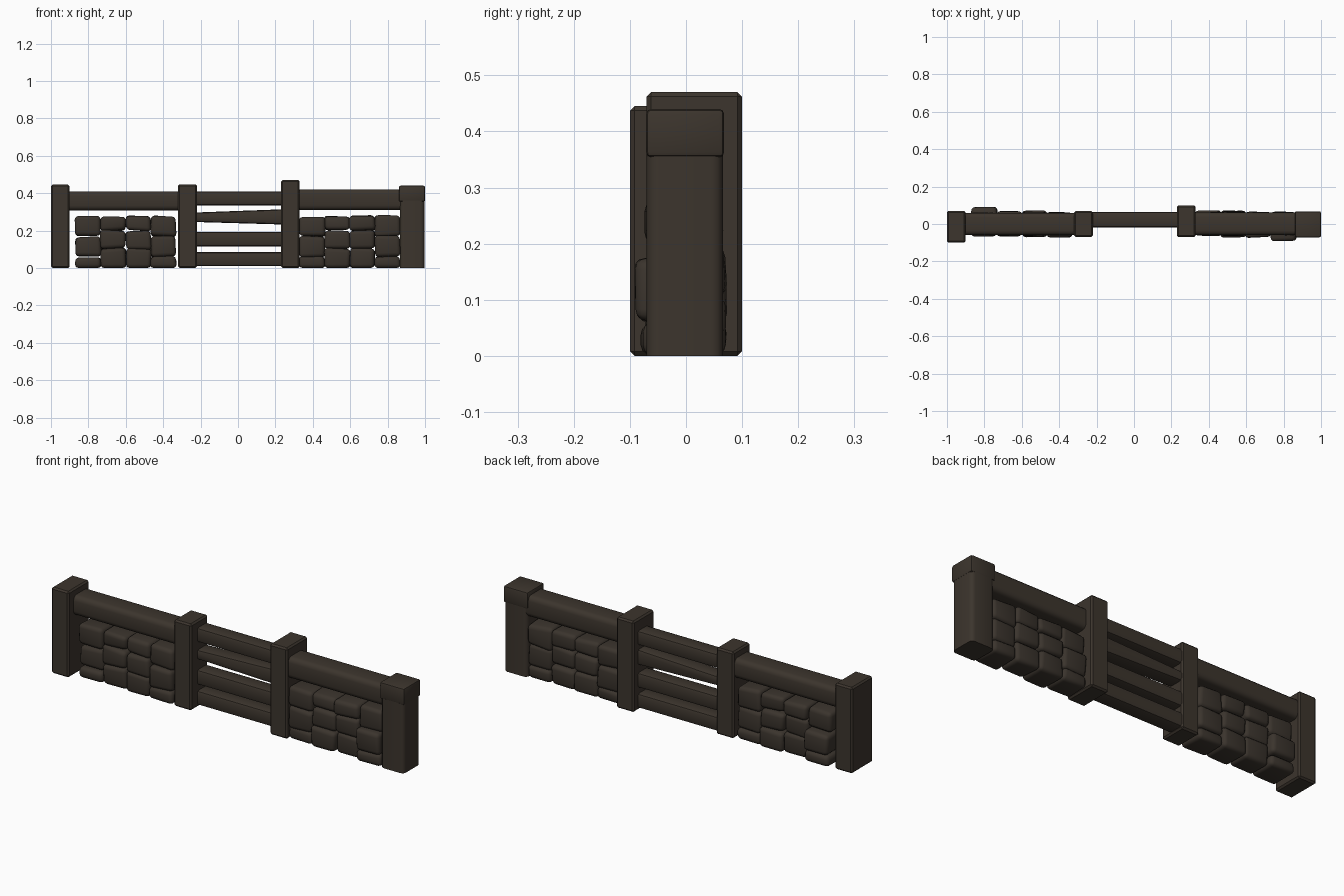
import bpy, bmesh, math, random
from mathutils import Vector

if "Cube" in bpy.data.objects:
    bpy.data.objects.remove(bpy.data.objects["Cube"], do_unlink=True)
rng = random.Random(4)


def material(name, rgb):
    m = bpy.data.materials.new(name)
    m.use_nodes = True
    m.diffuse_color = (*rgb, 1)
    m.node_tree.nodes["Principled BSDF"].inputs["Base Color"].default_value = (*rgb, 1)
    return m


WOOD = material("dark wood", (0.045, 0.035, 0.026))
STONE = material("dark stone", (0.043, 0.034, 0.026))


def block(name, x, y, z, mat, bevel=0.008, segments=1, reshape=None, axis=None):
    """Bevelled box between (min, max) ranges; axis limits the bevel to edges along it."""
    bm = bmesh.new()
    bmesh.ops.create_cube(bm, size=1)
    edges = [e for e in bm.edges if axis is None
             or abs((e.verts[0].co - e.verts[1].co)[axis]) > 0.5]
    for v in bm.verts:
        side = [c > 0 for c in v.co]
        v.co = Vector((x[side[0]], y[side[1]], z[side[2]]))
        if reshape:
            reshape(v, side)
    bmesh.ops.bevel(bm, geom=edges, offset=bevel, segments=segments,
                    profile=0.5, affect='EDGES', clamp_overlap=True)
    bmesh.ops.recalc_face_normals(bm, faces=bm.faces)
    mesh = bpy.data.meshes.new(name)
    bm.to_mesh(mesh)
    bm.free()
    mesh.materials.append(mat)
    ob = bpy.data.objects.new(name, mesh)
    bpy.context.collection.objects.link(ob)
    if segments > 1:
        bpy.ops.object.select_all(action='DESELECT')
        ob.select_set(True)
        bpy.context.view_layer.objects.active = ob
        bpy.ops.object.shade_smooth_by_angle(angle=math.radians(40))
    return ob


# Posts
block("right_end_post", (-1, -0.9), (-0.1, 0.07), (0, 0.445), WOOD)
block("right_gate_post", (-0.32, -0.22), (-0.07, 0.07), (0, 0.447), WOOD)
block("left_gate_post", (0.23, 0.33), (-0.07, 0.1), (0, 0.47), WOOD)
block("left_end_post", (0.865, 0.997), (-0.07, 0.066), (0, 0.36), WOOD, 0.02, 3, axis=2)
block("left_end_post_cap", (0.86, 1), (-0.071, 0.068), (0.354, 0.44), WOOD, 0.009, 2)

# Thick top rails over the stone walls
block("right_top_rail", (-0.92, -0.3), (-0.06, 0.06), (0.308, 0.41), WOOD, 0.025, 3, axis=0)
block("left_top_rail", (0.31, 0.88), (-0.06, 0.062), (0.31, 0.42), WOOD, 0.025, 3, axis=0)


# Gate rails, the third one flaring toward the left post
def flare(v, side):
    if side[0]:
        v.co.z += 0.018 if side[2] else -0.014


for i, (low, high) in enumerate([(0.01, 0.085), (0.115, 0.193), (0.246, 0.296), (0.335, 0.41)]):
    block(f"gate_rail_{i + 1}", (-0.24, 0.25), (-0.018, 0.065), (low, high), WOOD,
          0.014, 2, flare if i == 2 else None, axis=0)

# Stone walls: outer and inner columns have different course heights
OUTER, INNER = (0, 0.06, 0.168, 0.276), (0, 0.102, 0.2, 0.276)
BULGE = {(0, 0): 0.017, (0, 1): 0.028, (1, 2): 0.01, (2, 0): 0.008}
WIDTH = 0.134


def jitter(v, side):
    v.co.x += rng.uniform(-0.005, 0.005)
    v.co.y += rng.uniform(-0.006, 0.004)
    if v.co.z > 0.01:
        v.co.z += rng.uniform(-0.006, 0.008)


def stone_wall(name, centre, turn):
    for col in range(4):
        courses = OUTER if col in (0, 3) else INNER
        for row in range(3):
            x0 = (col - 2) * WIDTH
            back = 0.062 + BULGE.get((col, row), 0)
            front = -0.062 - (0.008 if col > 1 and row < 2 else 0)
            ob = block(f"{name}_stone_{col + 1}_{row + 1}", (x0 - 0.001, x0 + WIDTH + 0.001),
                       (front, back), (courses[row], courses[row + 1]),
                       STONE, 0.02, 3, jitter)
            ob.location.x = centre
            ob.rotation_euler.z = turn


stone_wall("right_wall", -0.6, 0)
stone_wall("left_wall", 0.598, math.pi)
